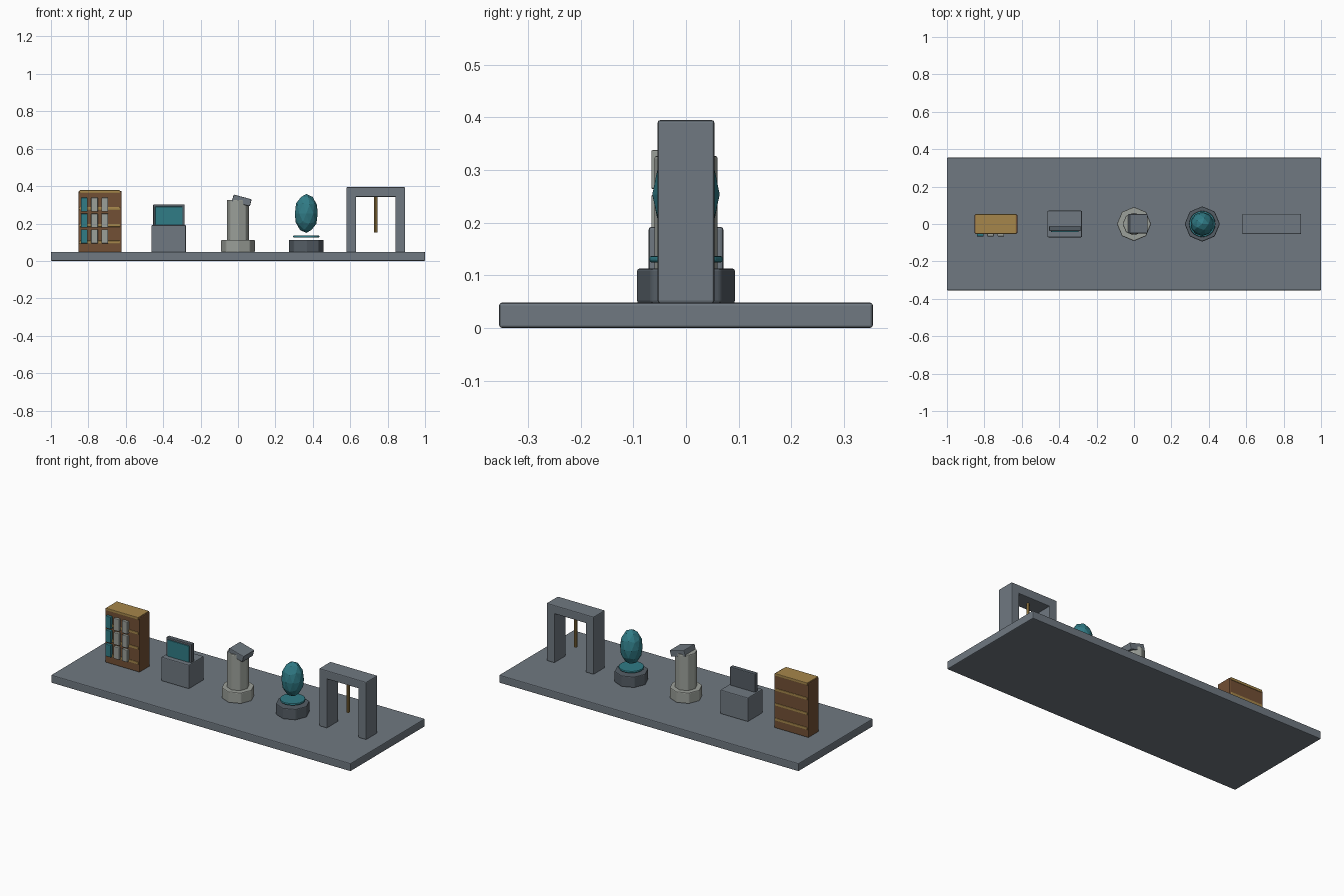
import bpy
from math import radians

if "Cube" in bpy.data.objects:
    bpy.data.objects.remove(bpy.data.objects["Cube"])


def mat(name, rgb):
    m = bpy.data.materials.new(name)
    m.diffuse_color = (*rgb, 1)
    m.use_nodes = True
    m.node_tree.nodes["Principled BSDF"].inputs["Base Color"].default_value = m.diffuse_color
    return m


SLATE = mat("slate", (0.16, 0.19, 0.22))
DARK = mat("dark_slate", (0.09, 0.11, 0.13))
STONE = mat("stone", (0.33, 0.35, 0.32))
TEAL = mat("teal", (0.03, 0.20, 0.24))
BROWN = mat("brown_wood", (0.17, 0.08, 0.035))
GOLD = mat("gold_wood", (0.38, 0.24, 0.07))


def finish(name, material, bevel):
    o = bpy.context.object
    o.name = name
    o.data.materials.append(material)
    if bevel:
        b = o.modifiers.new("soft_edges", "BEVEL")
        b.width = bevel
        b.segments = 2
    return o


def box(name, x, y, z, material, bevel=0.005):
    """Box from (min, max) ranges."""
    c = [(a + b) / 2 for a, b in (x, y, z)]
    bpy.ops.mesh.primitive_cube_add(size=1, location=c)
    bpy.context.object.scale = [b - a for a, b in (x, y, z)]
    bpy.ops.object.transform_apply(location=False, rotation=False, scale=True)
    return finish(name, material, bevel)


def drum(name, x, r, z0, z1, material, sides=8, bevel=0.005):
    bpy.ops.mesh.primitive_cylinder_add(vertices=sides, radius=r, depth=z1 - z0,
                                        location=(x, 0, (z0 + z1) / 2))
    return finish(name, material, bevel)


# Base slab
box("base_slab", (-1, 1), (-0.355, 0.355), (0, 0.048), SLATE)

# Bookcase with shelves and rows of books
box("bookcase_body", (-0.853, -0.622), (-0.05, 0.05), (0.047, 0.374), BROWN)
for i in range(4):
    z = 0.1 + 0.09 * i
    box(f"shelf_{i}", (-0.847, -0.63), (-0.053, 0.053), (z - 0.008, z + 0.008), GOLD, 0.003)
for row in range(3):
    for col in range(3):
        x, z = -0.822 + 0.055 * col, 0.131 + 0.085 * row
        box(f"book_{row}_{col}", (x - 0.018, x + 0.018), (-0.066, -0.045),
            (z - 0.037, z + 0.037), TEAL if col == 0 else STONE, 0.003)

# Console with upright screen
box("console_box", (-0.463, -0.278), (-0.071, 0.071), (0.047, 0.192), SLATE)
box("screen_panel", (-0.454, -0.285), (-0.038, -0.010), (0.185, 0.302), DARK)
box("screen_face", (-0.443, -0.297), (-0.043, -0.030), (0.187, 0.29), TEAL, 0.002)

# Broken column with a tilted capital
drum("column_foot", 0, 0.091, 0.047, 0.113, STONE)
drum("column_shaft", 0, 0.061, 0.1, 0.327, STONE)
cap = box("column_fragment", (-0.03, 0.07), (-0.05, 0.053), (0.304, 0.343), SLATE, 0.004)
cap.rotation_euler.y = radians(15)

# Floating egg above a pedestal
drum("egg_pedestal", 0.365, 0.094, 0.047, 0.113, DARK)
drum("egg_disc", 0.365, 0.07, 0.124, 0.137, TEAL, 20, 0.005)
bpy.ops.mesh.primitive_ico_sphere_add(subdivisions=2, radius=1, location=(0.365, 0, 0.254))
bpy.context.object.scale = (0.064, 0.064, 0.104)
bpy.ops.object.transform_apply(location=False, rotation=False, scale=True)
finish("floating_egg", TEAL, 0)

# Gateway with hanging rod
for name, x in (("left", 0.579), ("right", 0.841)):
    box(f"gate_post_{name}", (x, x + 0.053), (-0.054, 0.054), (0.047, 0.36), SLATE)
box("gate_lintel", (0.579, 0.894), (-0.054, 0.054), (0.343, 0.395), SLATE)
drum("hanging_rod", 0.736, 0.009, 0.152, 0.35, GOLD, 8, 0)
